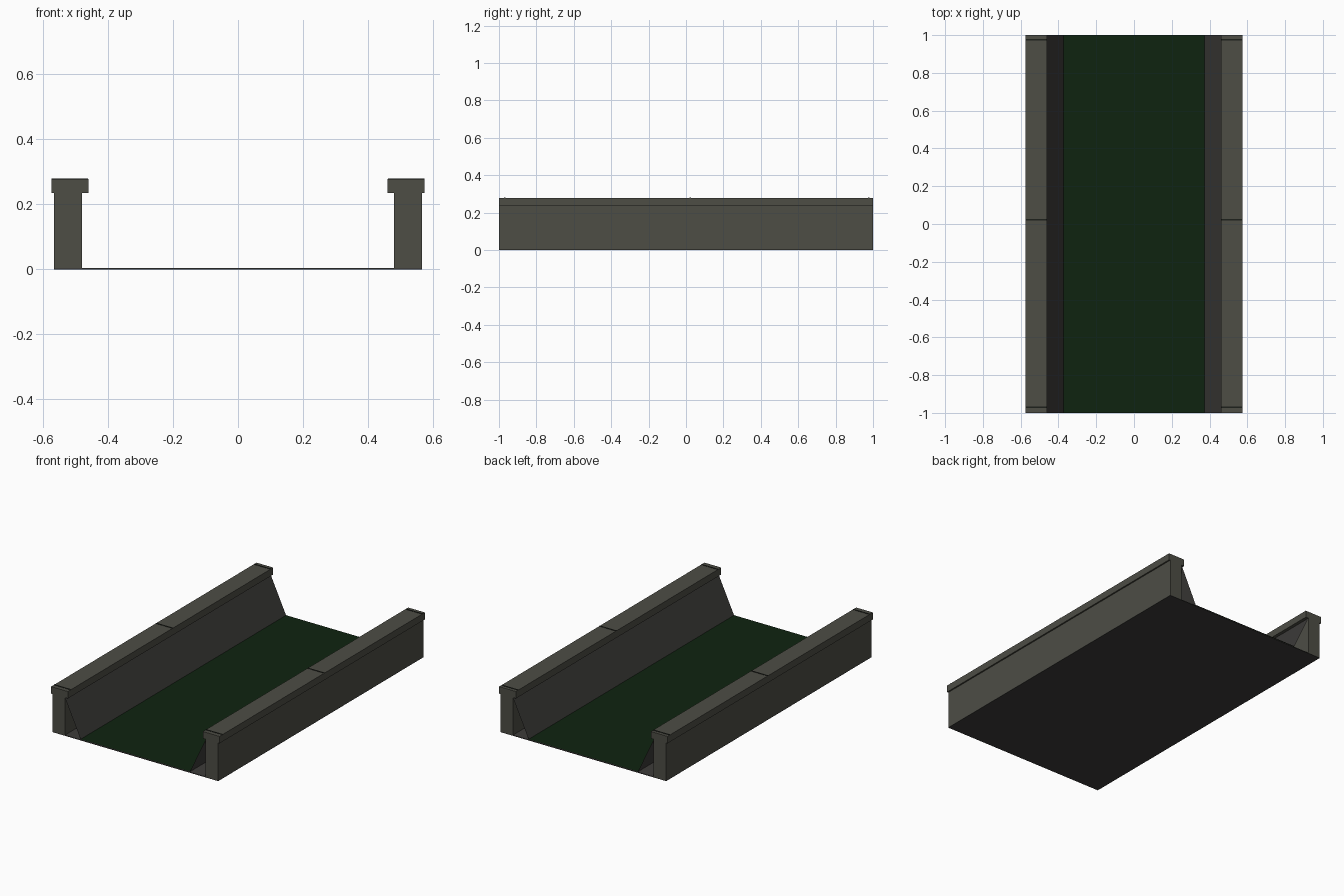
import bpy

if "Cube" in bpy.data.objects:
    bpy.data.objects.remove(bpy.data.objects["Cube"])


def material(name, rgb):
    m = bpy.data.materials.new(name)
    m.diffuse_color = (*rgb, 1)
    m.use_nodes = True
    m.node_tree.nodes["Principled BSDF"].inputs["Base Color"].default_value = m.diffuse_color
    return m


STONE = material("grey_stone", (0.075, 0.075, 0.060))
LINING = material("dark_lining", (0.047, 0.045, 0.042))
WATER = material("murky_green_water", (0.0045, 0.017, 0.005))
JOINT = material("dark_joint", (0.012, 0.014, 0.011))


def mesh(name, verts, faces, mat):
    me = bpy.data.meshes.new(name)
    me.from_pydata(verts, [], faces)
    me.materials.append(mat)
    ob = bpy.data.objects.new(name, me)
    bpy.context.collection.objects.link(ob)
    return ob


def box(name, x, y, z, mat):
    """Box from (min, max) ranges on each axis."""
    x, y, z = sorted(x), sorted(y), sorted(z)
    verts = [(a, b, c) for a in x for b in y for c in z]
    faces = [(0, 1, 3, 2), (4, 6, 7, 5), (0, 4, 5, 1),
             (2, 3, 7, 6), (0, 2, 6, 4), (1, 5, 7, 3)]
    return mesh(name, verts, faces, mat)


# Channel floor slab and water surface
box("floor", (-0.565, 0.565), (-1, 1), (0, 0.004), LINING)
mesh("water", [(-0.372, -1, 0.008), (0.372, -1, 0.008),
               (0.372, 1, 0.008), (-0.372, 1, 0.008)], [(0, 1, 2, 3)], WATER)

for side, s in (("left", -1), ("right", 1)):
    # Upright wall and overhanging coping
    box(side + "_wall", (s * 0.48, s * 0.565), (-1, 1), (0.004, 0.235), STONE)
    box(side + "_coping", (s * 0.46, s * 0.574), (-1, 1), (0.235, 0.278), STONE)

    # Sloped bank sheet, open at both ends, facing the water
    bank = [(s * 0.372, -1, 0.006), (s * 0.48, -1, 0.235),
            (s * 0.48, 1, 0.235), (s * 0.372, 1, 0.006)]
    mesh(side + "_bank", bank, [(0, 1, 2, 3) if s > 0 else (3, 2, 1, 0)], LINING)

    # Thin joints across the coping
    for i, y in enumerate((-0.97, 0.022, 0.976)):
        box(f"{side}_joint_{i + 1}", (s * 0.461, s * 0.573),
            (y - 0.004, y + 0.004), (0.277, 0.28), JOINT)
